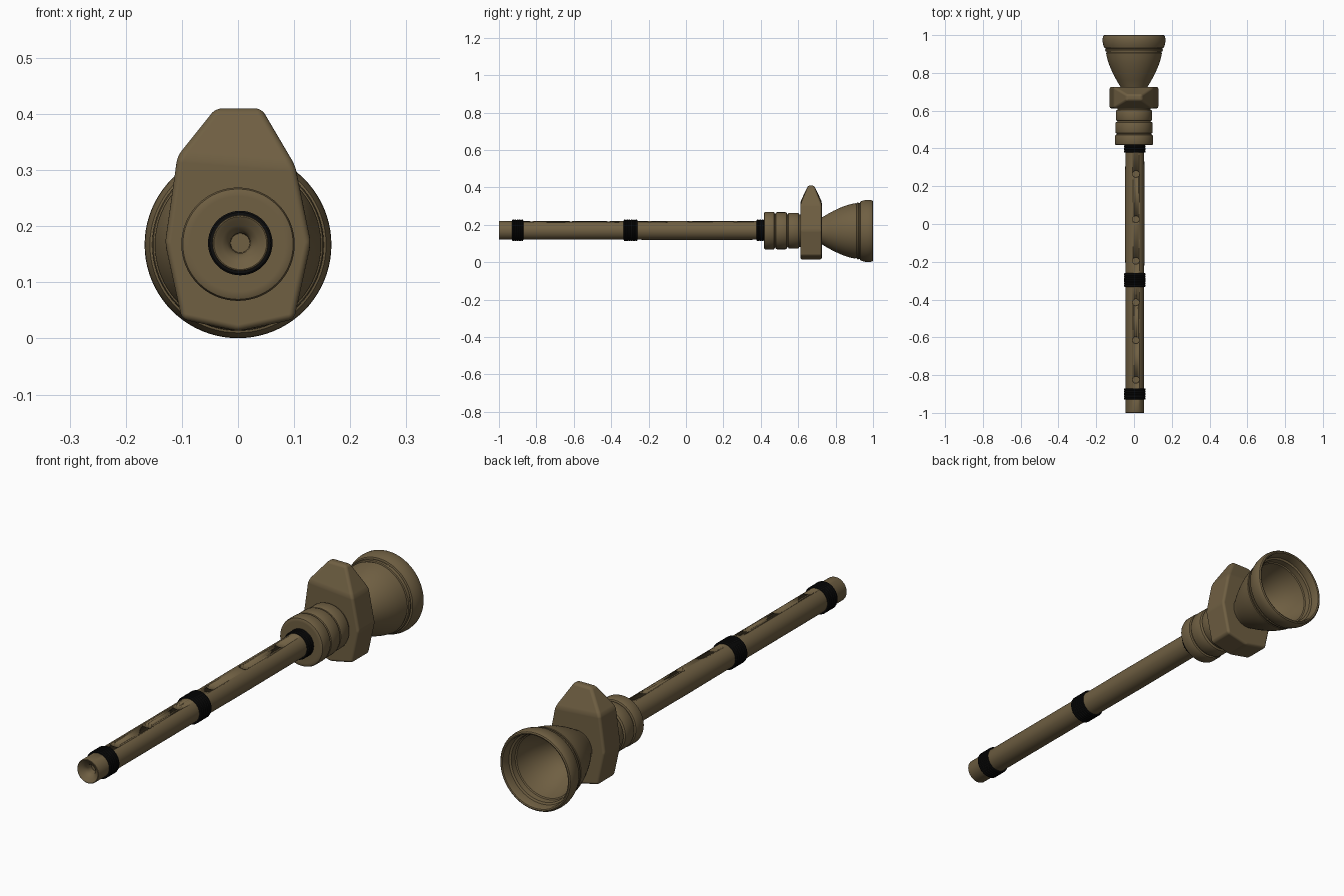
import bpy, bmesh, math
from mathutils import Vector

if "Cube" in bpy.data.objects:
    bpy.data.objects.remove(bpy.data.objects["Cube"])


def material(name, rgb):
    m = bpy.data.materials.new(name)
    m.diffuse_color = (*rgb, 1)
    m.use_nodes = True
    m.node_tree.nodes["Principled BSDF"].inputs["Base Color"].default_value = m.diffuse_color
    return m


WOOD = material("brown wood", (0.16, 0.115, 0.055))
CORD = material("black cord", (0.004, 0.004, 0.004))


def finish(bm, name, mat, angle=35):
    bmesh.ops.recalc_face_normals(bm, faces=bm.faces)
    me = bpy.data.meshes.new(name)
    bm.to_mesh(me)
    bm.free()
    me.shade_smooth()
    me.set_sharp_from_angle(angle=math.radians(angle))
    me.materials.append(mat)
    ob = bpy.data.objects.new(name, me)
    bpy.context.collection.objects.link(ob)
    return ob


def lathe(name, profile, mat, cx=0.0, cz=0.167, n=64, loop=False):
    """Turn (y, radius) points around an axis along y; loop joins last to first."""
    bm = bmesh.new()
    rings = []
    for y, r in profile:
        if r == 0:
            rings.append([bm.verts.new((cx, y, cz))] * n)
        else:
            rings.append([bm.verts.new((cx + r * math.cos(2 * math.pi * i / n), y,
                                        cz + r * math.sin(2 * math.pi * i / n))) for i in range(n)])
    pairs = list(zip(rings, rings[1:]))
    if loop:
        pairs.append((rings[-1], rings[0]))
    for a, b in pairs:
        for i in range(n):
            j = (i + 1) % n
            quad = list(dict.fromkeys((a[i], a[j], b[j], b[i])))
            bm.faces.new(quad)
    return finish(bm, name, mat)


PX, PZ = 0.004, 0.17  # pipe axis

# Pipe with a dished mouthpiece end and a short bore
pipe = lathe("pipe", [(-0.95, 0), (-0.95, 0.017), (-0.972, 0.018), (-0.982, 0.023), (-0.990, 0.032),
                      (-0.996, 0.041), (-0.999, 0.045), (-1.0, 0.047), (-0.999, 0.049), (-0.996, 0.05),
                      (-0.3, 0.05), (0.0, 0.051), (0.45, 0.05), (0.45, 0)], WOOD, PX, PZ)

# Finger holes drilled into the top of the pipe
bm = bmesh.new()
for y in (0.265, 0.025, -0.195, -0.415, -0.615, -0.825):
    made = bmesh.ops.create_cone(bm, cap_ends=True, segments=24, radius1=0.018, radius2=0.018, depth=0.06)
    bmesh.ops.translate(bm, verts=made["verts"], vec=(0.01, y, PZ + 0.06))
drill = finish(bm, "finger_hole_cutter", WOOD)
drill.hide_render = True
drill.hide_viewport = True
cut = pipe.modifiers.new("finger holes", "BOOLEAN")
cut.operation = "DIFFERENCE"
cut.solver = "EXACT"
cut.object = drill

# Cord wrappings, each made of several rounded turns
for name, y0, y1, turns in (("mouth_cord", -0.93, -0.87, 5), ("middle_cord", -0.333, -0.26, 6),
                            ("collar_cord", 0.378, 0.43, 4)):
    step = (y1 - y0) / turns
    pts = [(y0, 0.048)]
    for t in range(turns):
        for f, r in ((0.02, 0.0545), (0.25, 0.0575), (0.75, 0.0575), (0.98, 0.0545)):
            pts.append((y0 + (t + f) * step, r))
    pts.append((y1, 0.048))
    lathe(name, pts, CORD, PX, PZ, 48, True)

# Collar of three rounded rings
pts = [(0.417, 0), (0.417, 0.085)]
for a, b, r in ((0.417, 0.474, 0.101), (0.478, 0.541, 0.099), (0.545, 0.605, 0.096)):
    c = 0.009
    pts += [(a, r - c), (a + c * 0.3, r - c * 0.3), (a + c, r), (b - c, r), (b - c * 0.3, r - c * 0.3), (b, r - c)]
lathe("ringed_collar", pts + [(0.64, 0.087), (0.64, 0)], WOOD, 0, 0.168)

# Faceted block: front outline, narrowed towards its crest
outline = [(-0.04, 0.41), (0.042, 0.41), (0.102, 0.308), (0.13, 0.17), (0.1, 0.034),
           (0, 0.013), (-0.1, 0.034), (-0.13, 0.17), (-0.108, 0.325)]
bm = bmesh.new()
sides = []
for s in (-1, 1):
    sides.append([bm.verts.new((x, 0.669 + s * (0.016 if z > 0.4 else 0.057), z)) for x, z in outline])
n = len(outline)
for ring in sides:  # crest and body faces on each side
    bm.faces.new((ring[8], ring[0], ring[1], ring[2]))
    bm.faces.new(ring[2:9])
for i in range(n):
    j = (i + 1) % n
    bm.faces.new((sides[0][i], sides[0][j], sides[1][j], sides[1][i]))
bmesh.ops.recalc_face_normals(bm, faces=bm.faces)
block = finish(bm, "crest_block", WOOD)
bev = block.modifiers.new("rounded edges", "BEVEL")
bev.width = 0.011
bev.segments = 4
bev.limit_method = "ANGLE"
bev.angle_limit = math.radians(12)
bev.harden_normals = True

# Flared bell, outside then inside
lathe("bell", [(0.70, 0), (0.70, 0.062), (0.73, 0.074), (0.76, 0.092), (0.79, 0.108), (0.82, 0.122),
               (0.85, 0.134), (0.88, 0.143), (0.905, 0.148), (0.907, 0.146), (0.912, 0.146), (0.914, 0.151),
               (0.922, 0.153), (0.924, 0.150), (0.930, 0.150), (0.932, 0.157), (0.945, 0.162),
               (0.96, 0.1655), (0.975, 0.1665), (0.99, 0.165), (0.997, 0.162), (1.0, 0.157),
               (0.998, 0.152), (0.99, 0.149), (0.962, 0.147), (0.958, 0.139), (0.935, 0.137),
               (0.932, 0.132), (0.90, 0.126), (0.86, 0.112), (0.82, 0.092), (0.79, 0.07),
               (0.77, 0.045), (0.765, 0)], WOOD, 0, 0.167, 80)
